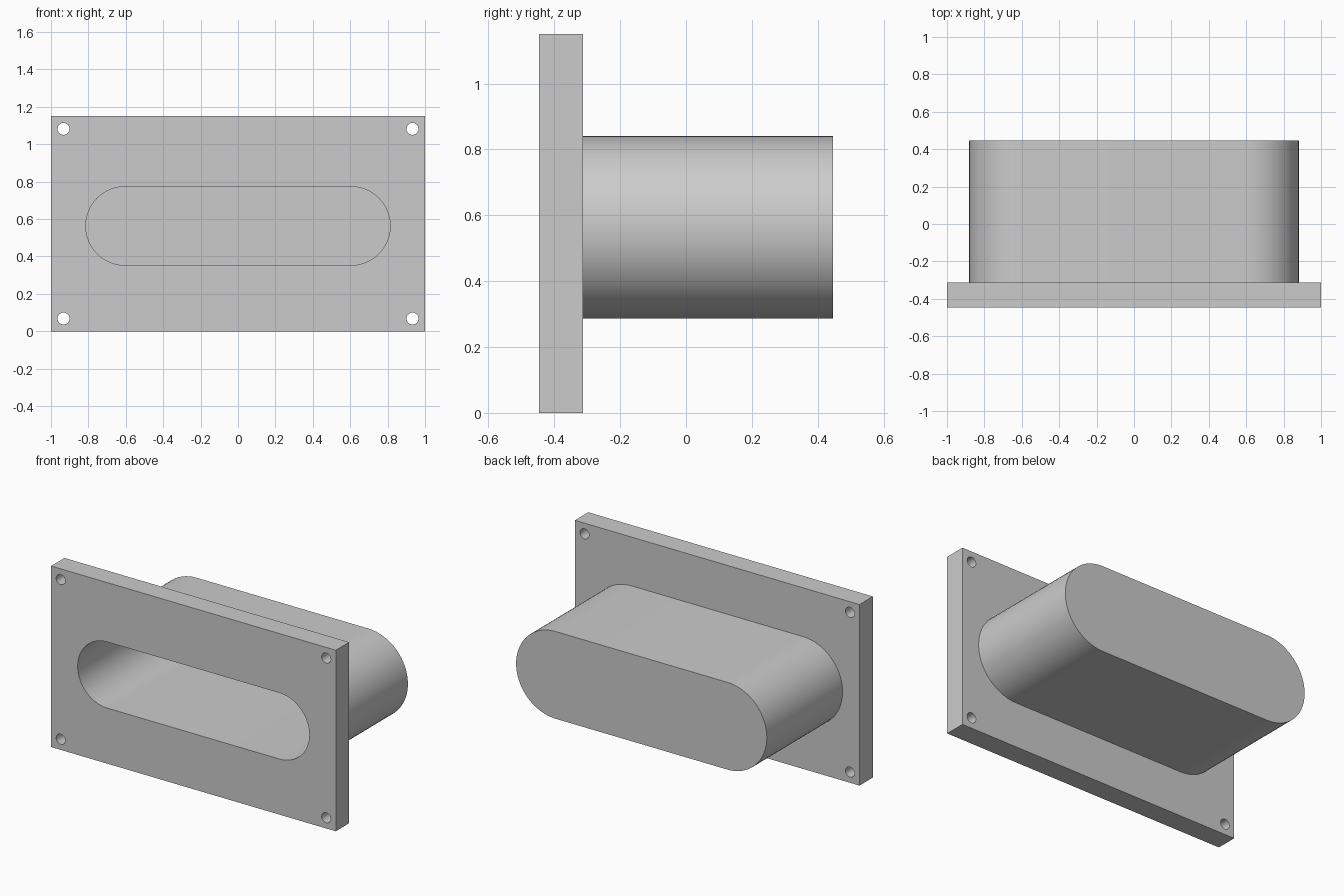
import bpy
import bmesh
from math import radians, pi, sin, cos

default = bpy.data.objects.get("Cube")
if default:
    bpy.data.objects.remove(default, do_unlink=True)

# Overall dimensions
HEIGHT = 1.15
FRONT, PLATE_BACK, BACK = -0.447, -0.313, 0.447
SLOT_Z = 0.563
SLOT_HALF = 0.604
OUTER_R, INNER_R = 0.277, 0.21
WALL = 0.067

grey = bpy.data.materials.new("plain_grey")
grey.use_nodes = True
colour = (0.6, 0.6, 0.6, 1)
grey.diffuse_color = colour
grey.node_tree.nodes["Principled BSDF"].inputs["Base Color"].default_value = colour


def prism(name, outline, y0, y1):
    """Extrude a counter-clockwise outline of (x, z) points from y0 to y1."""
    bm = bmesh.new()
    face = bm.faces.new([bm.verts.new((x, y0, z)) for x, z in outline])
    new = bmesh.ops.extrude_face_region(bm, geom=[face])["geom"]
    moved = [v for v in new if isinstance(v, bmesh.types.BMVert)]
    bmesh.ops.translate(bm, verts=moved, vec=(0, y1 - y0, 0))
    bmesh.ops.recalc_face_normals(bm, faces=bm.faces)
    mesh = bpy.data.meshes.new(name)
    bm.to_mesh(mesh)
    bm.free()
    mesh.materials.append(grey)
    obj = bpy.data.objects.new(name, mesh)
    bpy.context.collection.objects.link(obj)
    return obj


def arc(cx, cz, r, start, sweep, steps):
    angles = [start + sweep * i / steps for i in range(steps + 1)]
    return [(cx + r * cos(a), cz + r * sin(a)) for a in angles]


def slot(r):
    right = arc(SLOT_HALF, SLOT_Z, r, -pi / 2, pi, 32)
    left = arc(-SLOT_HALF, SLOT_Z, r, pi / 2, pi, 32)
    return right + left


def combine(target, tool, operation):
    """Apply a boolean and discard the tool."""
    mod = target.modifiers.new(operation, "BOOLEAN")
    mod.operation = operation
    mod.solver = "EXACT"
    mod.object = tool
    bpy.context.view_layer.objects.active = target
    bpy.ops.object.modifier_apply(modifier=mod.name)
    bpy.data.objects.remove(tool, do_unlink=True)


# Mounting plate
corners = [(-1, 0), (1, 0), (1, HEIGHT), (-1, HEIGHT)]
housing = prism("flanged_housing", corners, FRONT, PLATE_BACK)

# Rounded body behind the plate
combine(housing, prism("body", slot(OUTER_R), PLATE_BACK - WALL, BACK), "UNION")

# Blind cavity open at the front
combine(housing, prism("cavity", slot(INNER_R), FRONT - 0.1, BACK - WALL), "DIFFERENCE")

# Corner screw holes
for x in (-0.933, 0.933):
    for z in (0.068, HEIGHT - 0.068):
        ring = arc(x, z, 0.032, 0, 2 * pi, 32)[:-1]
        combine(housing, prism("hole", ring, FRONT - 0.1, PLATE_BACK + 0.1), "DIFFERENCE")

# Smooth curved walls, sharp rims
bpy.ops.object.select_all(action="DESELECT")
housing.select_set(True)
bpy.context.view_layer.objects.active = housing
bpy.ops.object.shade_smooth_by_angle(angle=radians(30))
